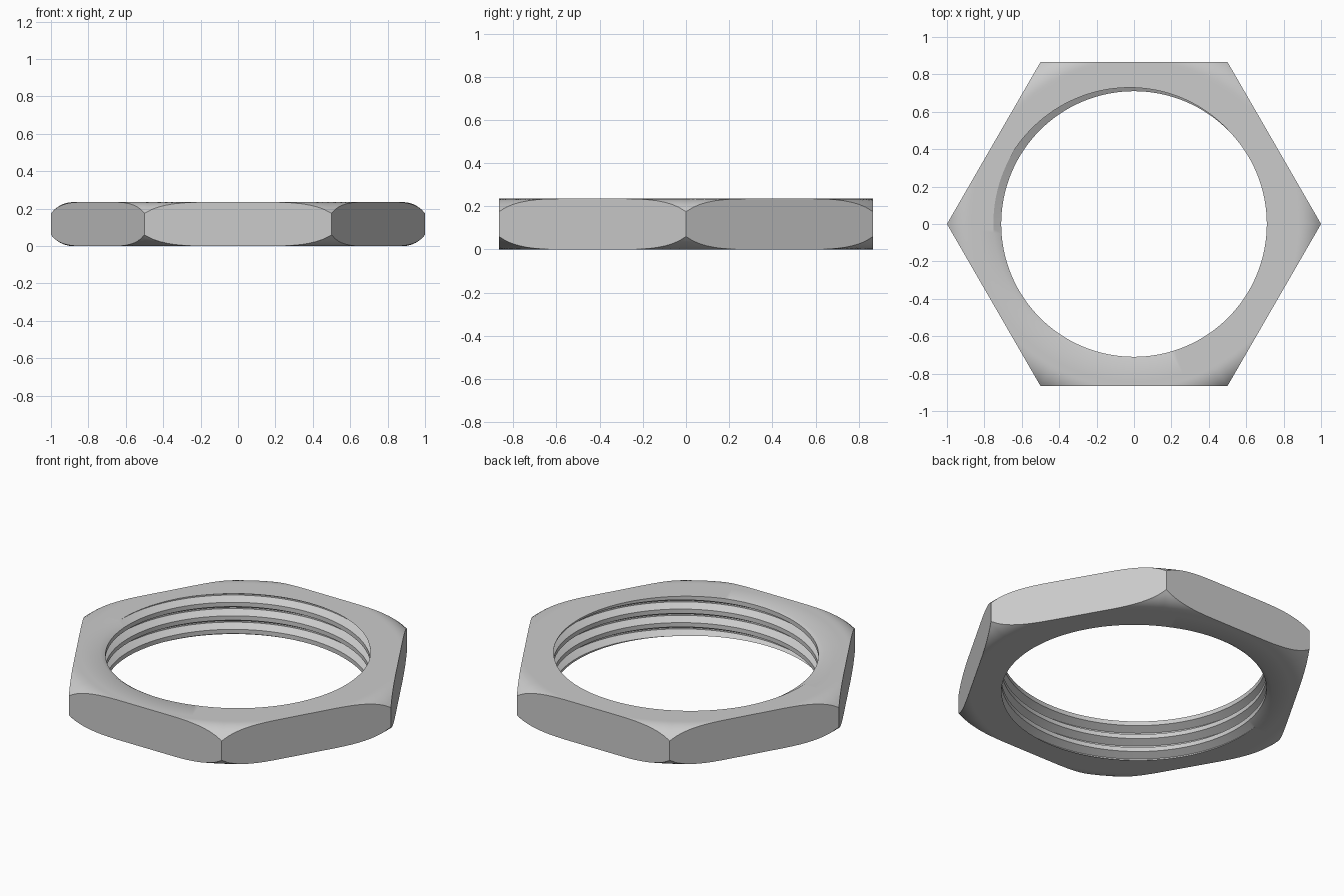
import bpy, bmesh
from math import cos, sin, pi, sqrt, tau

if "Cube" in bpy.data.objects:
    bpy.data.objects.remove(bpy.data.objects["Cube"])

H = 0.235                     # thickness
N = 180                       # divisions round the ring
APOTHEM = sqrt(3) / 2
INNER_RING = 0.84             # where the flat cap meets the outer rows
ROUND_START, ROUND_RADIUS = 0.88, 0.15
BORE, DEPTH, PITCH = 0.71, 0.042, 0.08
TURNS = 7

steel = bpy.data.materials.new("steel grey")
steel.use_nodes = True
grey = (0.6, 0.6, 0.6, 1)
steel.diffuse_color = grey
steel.node_tree.nodes["Principled BSDF"].inputs["Base Color"].default_value = grey

bm = bmesh.new()


def polar(r, a, z):
    return bm.verts.new((r * cos(a), r * sin(a), z))


def hex_radius(a):
    return APOTHEM / cos(a % (pi / 3) - pi / 6)


def drop(r):
    """Depth of the rounded corner below the flat face."""
    d = max(0, r - ROUND_START)
    return ROUND_RADIUS - sqrt(ROUND_RADIUS ** 2 - d * d)


# Threaded bore: a groove profile swept along a helix, each turn joined to the next
groove = [(-0.34, 0), (-0.05, 1), (0.05, 1), (0.34, 0)]
columns = []
for j in range(N):
    a = tau * j / N
    columns.append([polar(BORE + DEPTH * d, a,
                          H + PITCH * (t - TURNS + 2 + f + j / N - 0.46))
                    for t in range(TURNS) for f, d in groove])
for j in range(N):
    here, there = columns[j], columns[(j + 1) % N]
    if j == N - 1:
        there = there[len(groove):]
    for k in range(min(len(here), len(there)) - 1):
        bm.faces.new((here[k], there[k], there[k + 1], here[k + 1]))

# Trim the helix to the two flat faces
bmesh.ops.triangulate(bm, faces=bm.faces[:])
for z, up in ((0, -1), (H, 1)):
    bmesh.ops.bisect_plane(bm, geom=bm.verts[:] + bm.edges[:] + bm.faces[:], dist=1e-6,
                           plane_co=(0, 0, z), plane_no=(0, 0, up), clear_outer=True)
bmesh.ops.remove_doubles(bm, verts=bm.verts[:], dist=1e-5)

# Hexagonal outside with rounded corners on both faces
STEPS = 10
rings = []
for side in (0, 1):
    for i in range(STEPS + 1):
        t = i / STEPS if side == 0 else 1 - i / STEPS
        ring = []
        for j in range(N):
            a = tau * j / N
            r = INNER_RING + (hex_radius(a) - INNER_RING) * t
            ring.append(polar(r, a, H - drop(r) if side else drop(r)))
        rings.append(ring)
for low, high in zip(rings, rings[1:]):
    for j in range(N):
        n = (j + 1) % N
        bm.faces.new((low[j], low[n], high[n], high[j]))

# Flat caps between the bore and the outside
for z in (0, H):
    rim = [e for e in bm.edges if e.is_boundary
           and all(abs(v.co.z - z) < 1e-4 for v in e.verts)]
    bmesh.ops.triangle_fill(bm, edges=rim, use_beauty=True, normal=(0, 0, 1 if z else -1))

bmesh.ops.recalc_face_normals(bm, faces=bm.faces[:])
mesh = bpy.data.meshes.new("hex_nut")
bm.to_mesh(mesh)
bm.free()
mesh.materials.append(steel)
nut = bpy.data.objects.new("hex_nut", mesh)
bpy.context.collection.objects.link(nut)

bpy.ops.object.select_all(action='DESELECT')
nut.select_set(True)
bpy.context.view_layer.objects.active = nut
bpy.ops.object.shade_smooth_by_angle(angle=pi / 6)
